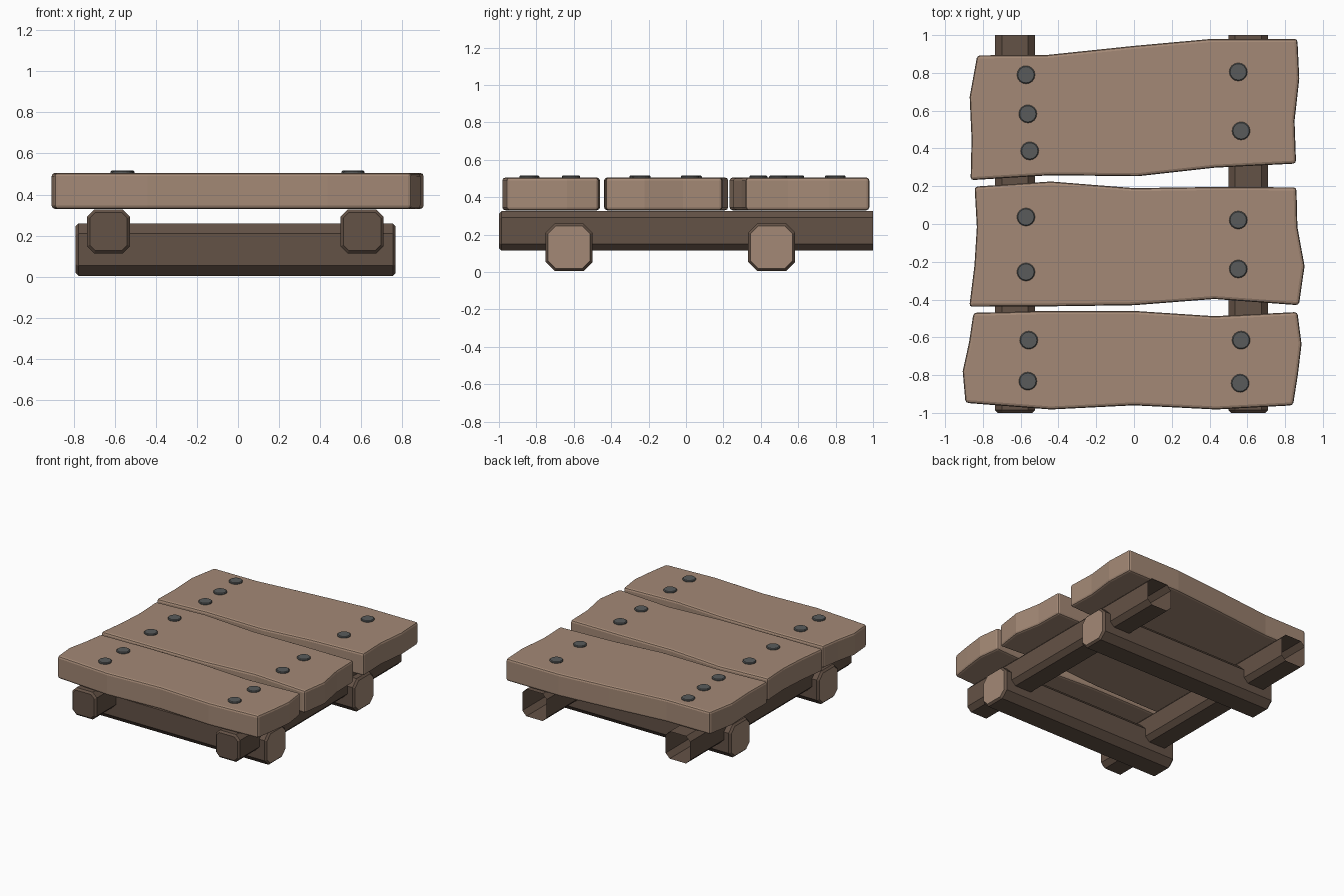
import bpy, bmesh
from mathutils import Vector

if "Cube" in bpy.data.objects:
    bpy.data.objects.remove(bpy.data.objects["Cube"])


def material(name, rgb):
    m = bpy.data.materials.new(name)
    m.diffuse_color = (*rgb, 1)
    m.use_nodes = True
    m.node_tree.nodes["Principled BSDF"].inputs["Base Color"].default_value = m.diffuse_color
    return m


LIGHT = material("light_wood", (0.37, 0.25, 0.18))
DARK = material("dark_wood", (0.127, 0.084, 0.061))
METAL = material("dark_metal", (0.10, 0.105, 0.105))


def finish(name, bm, mats):
    bmesh.ops.recalc_face_normals(bm, faces=bm.faces)
    me = bpy.data.meshes.new(name)
    bm.to_mesh(me)
    bm.free()
    for m in mats:
        me.materials.append(m)
    ob = bpy.data.objects.new(name, me)
    bpy.context.collection.objects.link(ob)
    return ob


def octagon(w, h, c):
    a, b = w / 2, h / 2
    return [(-a + c, -b), (a - c, -b), (a, -b + c), (a, b - c),
            (a - c, b), (-a + c, b), (-a, b - c), (-a, -b + c)]


def beam(name, axis, start, end, side, z, w, h, c, mats, end_mat=0, open_end=False):
    """Chamfered timber along x or y, with eased (or open) ends."""
    e = 0.014
    stations = [(start, e), (start + e, 0)]
    stations += [(end, 0)] if open_end else [(end - e, 0), (end, e)]
    bm = bmesh.new()
    rings = []
    for t, inset in stations:
        ring = []
        for u, v in octagon(w - 2 * inset, h - 2 * inset, c - inset * 0.6):
            p = (t, side + u, z + v) if axis == 'x' else (side + u, t, z + v)
            ring.append(bm.verts.new(p))
        rings.append(ring)
    for r0, r1 in zip(rings, rings[1:]):
        for i in range(8):
            j = (i + 1) % 8
            bm.faces.new((r0[i], r0[j], r1[j], r1[i]))
    caps = [rings[0]] if open_end else [rings[0], rings[-1]]
    for ring in caps:
        bm.faces.new(ring).material_index = end_mat
    ob = finish(name, bm, mats)
    if open_end:  # an open shell: make sure its normals face outward
        bm = bmesh.new()
        bm.from_mesh(ob.data)
        centre = Vector((side, 0, z))
        f = max(bm.faces, key=lambda f: f.calc_area())
        if f.normal.dot(f.calc_center_median() - centre) < 0:
            bmesh.ops.reverse_faces(bm, faces=bm.faces)
        bm.to_mesh(ob.data)
        bm.free()


def plank(name, outline, z0=0.33, z1=0.505):
    """Wavy outline extruded upward, with bevelled edges."""
    bm = bmesh.new()
    base = bm.faces.new([bm.verts.new((x, y, z0)) for x, y in outline])
    ext = bmesh.ops.extrude_face_region(bm, geom=[base], use_keep_orig=True)
    tops = [v for v in ext["geom"] if isinstance(v, bmesh.types.BMVert)]
    bmesh.ops.translate(bm, verts=tops, vec=(0, 0, z1 - z0))
    ob = finish(name, bm, [LIGHT])
    bev = ob.modifiers.new("bevel", 'BEVEL')
    bev.width, bev.segments = 0.016, 2
    bev.limit_method, bev.angle_limit = 'ANGLE', 0.7


def bolt(name, x, y):
    bm = bmesh.new()
    bmesh.ops.create_cone(bm, cap_ends=True, segments=16, radius1=0.048,
                          radius2=0.048, depth=0.025)
    rim = [e for e in bm.edges if all(v.co.z > 0 for v in e.verts)]
    bmesh.ops.bevel(bm, geom=rim, offset=0.005, segments=1, affect='EDGES')
    ob = finish(name, bm, [METAL])
    ob.location = (x, y, 0.5035)


# lower logs across the width, pale sawn ends
for label, y in (("front", -0.625), ("back", 0.458)):
    beam(label + "_cross_log", 'x', -0.79, 0.767, y, 0.132, 0.252, 0.256, 0.05,
         [DARK, LIGHT], end_mat=1)

# long runners, open at the back where the next section joins
for label, x in (("left", -0.63), ("right", 0.604)):
    beam(label + "_runner", 'y', -1, 1, x, 0.22, 0.21, 0.212, 0.035,
         [DARK], open_end=True)

# deck planks
plank("back_plank", [
    (-.83, .893), (-.46, .895), (0, .943), (.41, .98), (.865, .98), (.875, .768),
    (.85, .546), (.858, .32), (.425, .298), (.02, .253), (-.446, .258),
    (-.865, .232), (-.86, .45), (-.87, .673)])
plank("middle_plank", [
    (-.844, .198), (-.44, .225), (0, .19), (.425, .196), (.86, .194), (.865, -.016),
    (.903, -.223), (.873, -.43), (.425, -.397), (0, -.43), (-.446, -.436),
    (-.872, -.438), (-.845, -.223), (-.832, -.016)])
plank("front_plank", [
    (-.85, -.47), (-.446, -.46), (0, -.46), (.425, -.488), (.865, -.466),
    (.887, -.636), (.868, -.795), (.842, -.96), (.435, -.982), (0, -.96),
    (-.44, -.982), (-.892, -.947), (-.907, -.78), (-.873, -.625)])

# bolt heads
for i, (x, y) in enumerate([
        (-.572, .79), (-.562, .583), (-.552, .387), (.552, .805), (.567, .493),
        (-.572, .037), (-.572, -.254), (.552, .021), (.552, -.238),
        (-.557, -.615), (-.562, -.832), (.567, -.615), (.562, -.843)]):
    bolt(f"bolt_{i + 1}", x, y)
